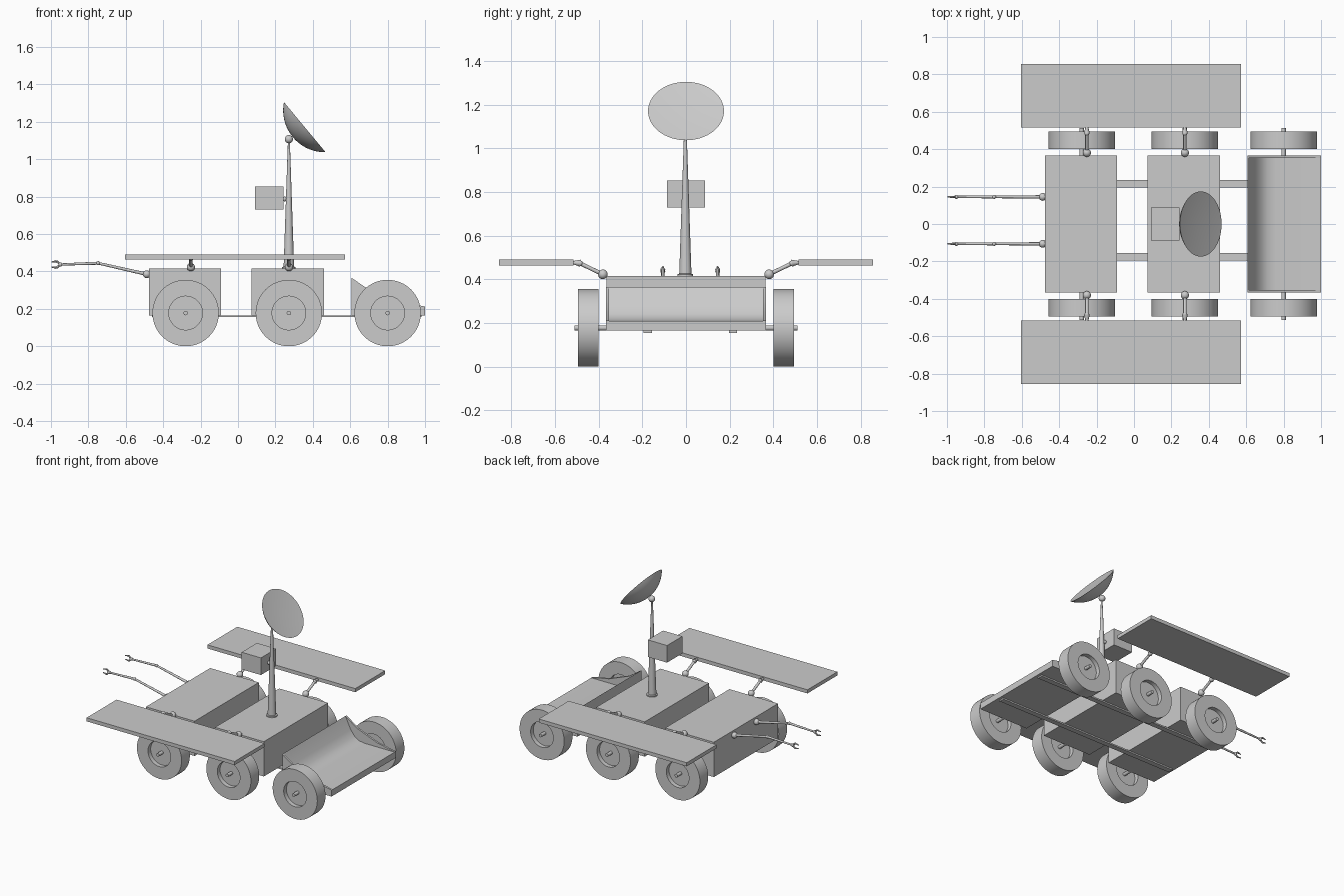
import bpy, bmesh, math
from mathutils import Vector

if "Cube" in bpy.data.objects:
    bpy.data.objects.remove(bpy.data.objects["Cube"])


def make(name, bm, smooth=True):
    bmesh.ops.recalc_face_normals(bm, faces=bm.faces)
    me = bpy.data.meshes.new(name)
    bm.to_mesh(me)
    bm.free()
    ob = bpy.data.objects.new(name, me)
    bpy.context.collection.objects.link(ob)
    if smooth:
        bpy.ops.object.select_all(action='DESELECT')
        ob.select_set(True)
        bpy.context.view_layer.objects.active = ob
        bpy.ops.object.shade_smooth_by_angle(angle=math.radians(35))
    return ob


def box(name, x0, x1, y0, y1, z0, z1):
    bm = bmesh.new()
    bmesh.ops.create_cube(bm, size=1)
    for v in bm.verts:
        v.co = ((x0 + x1) / 2 + v.co.x * (x1 - x0),
                (y0 + y1) / 2 + v.co.y * (y1 - y0),
                (z0 + z1) / 2 + v.co.z * (z1 - z0))
    return make(name, bm, False)


def prism(name, profile, y0, y1):
    """Extrude an (x, z) outline along y."""
    bm = bmesh.new()
    face = bm.faces.new([bm.verts.new((x, y0, z)) for x, z in profile])
    ext = bmesh.ops.extrude_face_region(bm, geom=[face])
    verts = [g for g in ext['geom'] if isinstance(g, bmesh.types.BMVert)]
    bmesh.ops.translate(bm, verts=verts, vec=(0, y1 - y0, 0))
    return make(name, bm)


def lathe(name, profile, origin, axis, segs=48):
    """Revolve (radius, height) points around an axis through origin."""
    bm = bmesh.new()
    rot = Vector((0, 0, 1)).rotation_difference(Vector(axis).normalized())
    vs = [bm.verts.new((r, 0, h)) for r, h in profile]
    edges = [bm.edges.new(p) for p in zip(vs, vs[1:])]
    bmesh.ops.spin(bm, geom=vs + edges, cent=(0, 0, 0), axis=(0, 0, 1),
                   angle=math.tau, steps=segs)
    bmesh.ops.remove_doubles(bm, verts=bm.verts, dist=1e-5)
    for v in bm.verts:
        v.co = Vector(origin) + rot @ v.co
    return make(name, bm)


def rod(name, a, b, r0, r1=None, segs=16):
    a, b = Vector(a), Vector(b)
    length = (b - a).length
    r1 = r0 if r1 is None else r1
    return lathe(name, [(0, 0), (r0, 0), (r1, length), (0, length)], a, b - a, segs)


def ball(name, co, r):
    bm = bmesh.new()
    bmesh.ops.create_uvsphere(bm, u_segments=20, v_segments=12, radius=r)
    bmesh.ops.translate(bm, verts=bm.verts, vec=co)
    return make(name, bm)


# Body boxes and the strips linking them underneath
box("front_body", -0.477, -0.09, -0.365, 0.365, 0.165, 0.415)
box("middle_body", 0.073, 0.461, -0.365, 0.365, 0.165, 0.415)
for y in (0.215, -0.175):
    box("chassis_strip", -0.46, 0.98, y - 0.019, y + 0.019, 0.155, 0.1655)

# Rear scoop: concave floor with thin side walls
prism("scoop", [(0.608, 0.165), (1, 0.165), (1, 0.21), (0.76, 0.21), (0.715, 0.217),
                (0.68, 0.24), (0.65, 0.28), (0.608, 0.365)], -0.365, 0.365)
for s in (-1, 1):
    prism("scoop_side", [(0.608, 0.165), (1, 0.165), (1, 0.212), (0.86, 0.24),
                         (0.7, 0.302), (0.608, 0.365)], s * 0.352, s * 0.3655)

# Wheels with hubs recessed on both faces, and axles
WHEEL = [(0, -0.016), (0.09, -0.016), (0.09, -0.047), (0.1775, -0.047),
         (0.1775, 0.047), (0.09, 0.047), (0.09, 0.016), (0, 0.016)]
for x in (-0.28, 0.272, 0.8):
    rod("axle", (x, -0.512, 0.1775), (x, 0.512, 0.1775), 0.012)
    for s in (-1, 1):
        lathe("wheel", WHEEL, (x, s * 0.448, 0.1775), (0, 1, 0), 64)

# Solar panels on jointed brackets
for s in (-1, 1):
    box("solar_panel", -0.605, 0.572, min(s * 0.516, s * 0.856),
        max(s * 0.516, s * 0.856), 0.464, 0.49)
    for x in (-0.252, 0.272):
        ball("panel_joint", (x, s * 0.381, 0.423), 0.022)
        rod("panel_rod", (x, s * 0.381, 0.423), (x, s * 0.485, 0.473), 0.009)
        ball("panel_elbow", (x, s * 0.485, 0.473), 0.013)
        rod("panel_socket", (x, s * 0.485, 0.474), (x, s * 0.522, 0.477), 0.016, 0.006)

# Manipulator arms with two-prong grippers
for y in (0.145, -0.106):
    shoulder, elbow, wrist = (-0.488, y, 0.385), (-0.748, y, 0.444), (-0.95, y, 0.437)
    ball("arm_shoulder", shoulder, 0.021)
    rod("upper_arm", shoulder, elbow, 0.009, 0.007)
    ball("arm_elbow", elbow, 0.011)
    rod("lower_arm", elbow, wrist, 0.008, 0.006)
    ball("arm_wrist", wrist, 0.011)
    for s in (-1, 1):
        knuckle = (-0.97, y, 0.437 + s * 0.018)
        rod("gripper_base", wrist, knuckle, 0.006, segs=8)
        rod("gripper_tip", knuckle, (-0.998, y, 0.437 + s * 0.013), 0.006, 0.003, 8)

# Mast with flange and instrument box
MX = 0.272
lathe("mast", [(0, 0), (0.036, 0), (0.036, 0.009), (0.028, 0.012),
               (0.005, 0.69), (0, 0.69)], (MX, -0.003, 0.414), (0, 0, 1), 32)
box("instrument_box", 0.09, 0.243, -0.087, 0.087, 0.73, 0.853)
rod("box_mount", (0.24, 0, 0.787), (MX, 0, 0.787), 0.008)
ball("box_joint", (0.25, 0, 0.787), 0.013)

# Dish: deep rounded back, shallow conical front
ball("dish_joint", (MX, 0, 1.107), 0.022)
R, D = 0.174, 0.083
sphere_r = (R * R + D * D) / (2 * D)
span = math.asin(R / sphere_r)
back = [(sphere_r * math.sin(span * i / 14),
         sphere_r * (1 - math.cos(span * i / 14)) - D) for i in range(15)]
lathe("dish", back + [(R - 0.003, 0), (0, -0.025)], (0.357, 0, 1.171), (0.77, 0, 0.64), 64)
